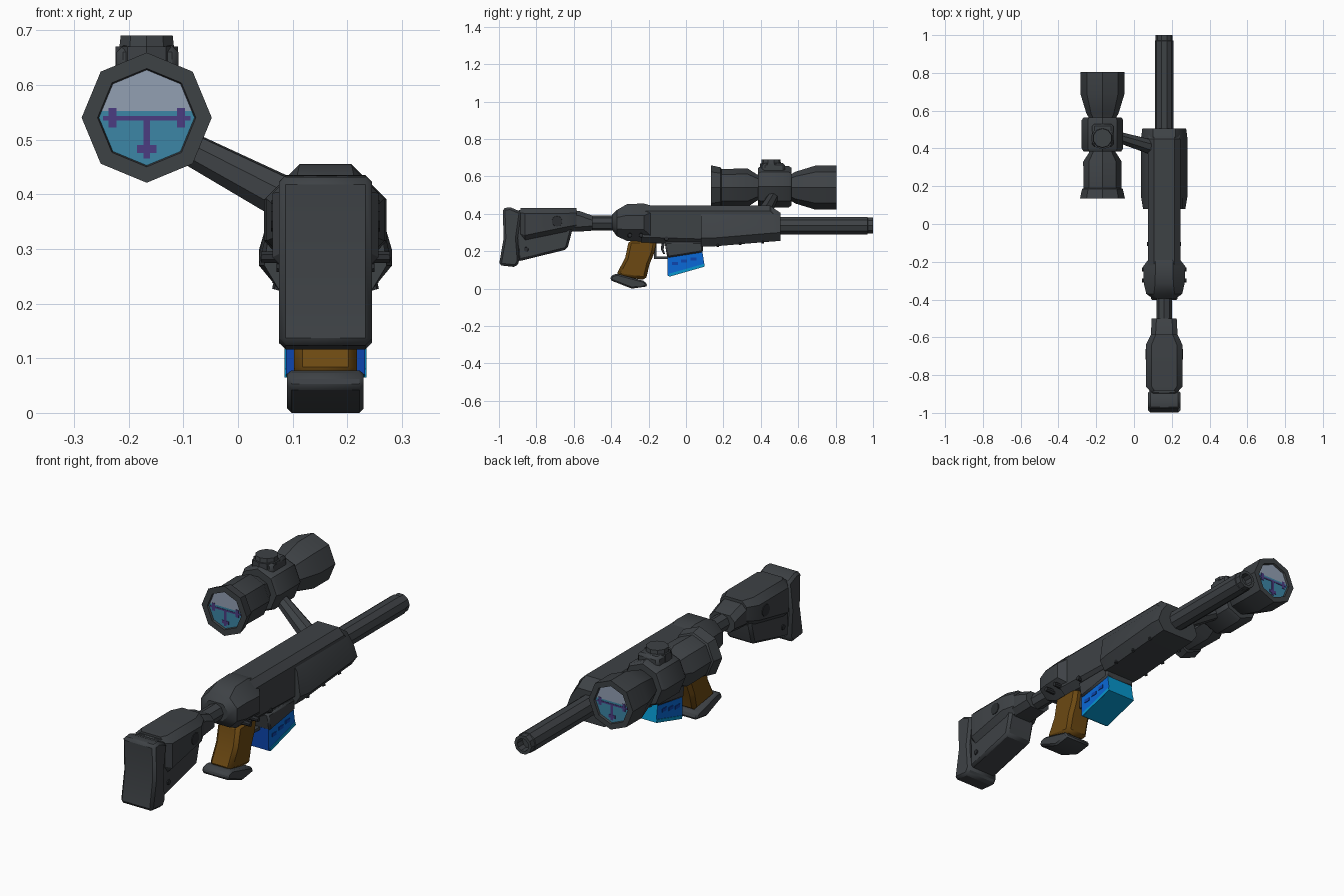
import bpy, bmesh, math
from mathutils import Vector

cube = bpy.data.objects.get("Cube")
if cube:
    bpy.data.objects.remove(cube, do_unlink=True)

CX = 0.16            # centre line of the gun
SX, SZ = -0.167, 0.54  # scope axis


def material(name, rgb):
    m = bpy.data.materials.new(name)
    m.use_nodes = True
    m.diffuse_color = (*rgb, 1)
    b = m.node_tree.nodes["Principled BSDF"]
    b.inputs["Base Color"].default_value = (*rgb, 1)
    b.inputs["Roughness"].default_value = 0.7
    return m


GREY = material("gunmetal", (0.048, 0.054, 0.06))
BLACK = material("dark_metal", (0.025, 0.028, 0.032))
BROWN = material("brown_grip", (0.15, 0.066, 0.006))
BLUE = material("blue", (0.003, 0.14, 0.68))
DEEP = material("deep_blue", (0.004, 0.06, 0.42))
CYAN = material("cyan", (0.002, 0.31, 0.62))
SKY = material("lens_grey", (0.29, 0.35, 0.45))
TEAL = material("lens_teal", (0.045, 0.24, 0.38))
PURPLE = material("reticle_purple", (0.07, 0.045, 0.22))


def finish(name, bm, mats, bevel=0, rule=None):
    bmesh.ops.recalc_face_normals(bm, faces=bm.faces)
    if rule:
        for f in bm.faces:
            f.material_index = rule(f)
    me = bpy.data.meshes.new(name)
    bm.to_mesh(me)
    bm.free()
    for m in mats:
        me.materials.append(m)
    ob = bpy.data.objects.new(name, me)
    bpy.context.collection.objects.link(ob)
    if bevel:
        mod = ob.modifiers.new("edge", "BEVEL")
        mod.width, mod.segments, mod.limit_method = bevel, 1, "ANGLE"
    bpy.ops.object.select_all(action="DESELECT")
    ob.select_set(True)
    bpy.context.view_layer.objects.active = ob
    bpy.ops.object.shade_smooth_by_angle(angle=math.radians(32))
    return ob


def prism(name, profile, hw, mats=(GREY,), bevel=0, rule=None, cx=CX):
    """Side profile of (y, z) points, extruded across x."""
    bm = bmesh.new()
    f = bm.faces.new([bm.verts.new((cx - hw, y, z)) for y, z in profile])
    ext = bmesh.ops.extrude_face_region(bm, geom=[f])
    verts = [v for v in ext["geom"] if isinstance(v, bmesh.types.BMVert)]
    bmesh.ops.translate(bm, verts=verts, vec=(2 * hw, 0, 0))
    return finish(name, bm, mats, bevel, rule)


def box(name, x, y, z, mat, bevel=0):
    return prism(name, [(y[0], z[0]), (y[1], z[0]), (y[1], z[1]), (y[0], z[1])],
                 (x[1] - x[0]) / 2, (mat,), bevel, cx=(x[0] + x[1]) / 2)


def bridge(name, rings, mats=(GREY,)):
    """Skin a row of equal-length point rings and cap both ends."""
    bm = bmesh.new()
    rows = [[bm.verts.new(p) for p in r] for r in rings]
    n = len(rows[0])
    for a, b in zip(rows, rows[1:]):
        for i in range(n):
            j = (i + 1) % n
            bm.faces.new((a[i], a[j], b[j], b[i]))
    bm.faces.new(rows[0])
    bm.faces.new(rows[-1])
    return finish(name, bm, mats)


def lathe(name, x, z, profile, sides=8, mats=(GREY,)):
    """Turn (y, radius) points about an axis along y."""
    ang = [2 * math.pi * i / sides for i in range(sides)]
    return bridge(name, [[(x + r * math.cos(a), y, z + r * math.sin(a)) for a in ang]
                         for y, r in profile], mats)


def rod(name, a, b, r1, r2, sides=8, mat=GREY):
    a, b = Vector(a), Vector(b)
    q = (b - a).to_track_quat("Z", "Y")
    ring = [Vector((math.cos(t), math.sin(t), 0))
            for t in (2 * math.pi * (i + 0.5) / sides for i in range(sides))]
    return bridge(name, [[a + q @ (v * r1) for v in ring],
                         [b + q @ (v * r2) for v in ring]], (mat,))


def chamfered(y, hw, z0, z1, c):
    half = [(hw - c, z0), (hw, z0 + c), (hw, z1 - c), (hw - c, z1)]
    return [(CX + x, y, z) for x, z in half] + [(CX - x, y, z) for x, z in reversed(half)]


# Stock
prism("butt_pad", [(-.98, .43), (-.94, .435), (-.88, .41), (-.9, .27), (-.89, .145),
                   (-.91, .115), (-1, .125), (-.975, .27)], .085, bevel=.012)
prism("stock_body", [(-.905, .42), (-.6, .42), (-.61, .305), (-.635, .21), (-.9, .145)],
      .072, bevel=.012)
bridge("cheek_piece", [chamfered(-.885, .075, .27, .43, .025),
                       chamfered(-.86, .097, .255, .432, .03),
                       chamfered(-.64, .097, .3, .432, .03),
                       chamfered(-.585, .07, .315, .43, .025)])
bridge("stock_neck", [chamfered(-.62, .07, .305, .42, .025),
                      chamfered(-.57, .07, .305, .415, .025),
                      chamfered(-.5, .066, .31, .39, .025)])
lathe("buffer_tube", CX, .35, [(-.52, .04), (-.38, .04)])
for side, tag in ((1, "left"), (-1, "right")):
    rod("stock_button_" + tag, (CX + side * .09, -.69, .36),
        (CX + side * .1, -.69, .36), .03, .028, 10, BLACK)
    rod("stock_bolt_" + tag, (CX + side * .06, -.855, .21),
        (CX + side * .077, -.855, .21), .014, .012, 8, BLACK)
    for i, (y, z) in enumerate([(-.3, .285), (-.24, .285), (-.105, .268)]):
        rod(f"receiver_pin_{tag}_{i}", (CX + side * .07, y, z),
            (CX + side * (.118 if i < 2 else .09), y, z), .013, .011, 8, BLACK)
    for i in range(3):
        y = .17 + i * .12
        rod(f"handguard_stud_{tag}_{i}", (CX + side * .08, y, .26),
            (CX + side * .09, y, .225 + i * .01), .01, .008, 6, BLACK)

# Receiver
bridge("rear_receiver", [chamfered(-.395, .06, .315, .395, .025),
                         chamfered(-.37, .095, .28, .42, .04),
                         chamfered(-.315, .108, .255, .452, .06),
                         chamfered(-.225, .112, .25, .455, .065),
                         chamfered(-.19, .085, .245, .445, .04)])
bridge("receiver", [chamfered(-.24, .085, .245, .445, .03),
                    chamfered(.1, .085, .235, .445, .03),
                    chamfered(.45, .085, .27, .445, .03),
                    chamfered(.49, .08, .28, .41, .03)])


# Handguard: widest near the bottom, sloping out from the receiver
def guard_ring(y, low, top, hw):
    half = [(.085, low), (hw, low + .045), (.096, top - .05), (.06, top)]
    return [(CX + x, y, z) for x, z in half] + [(CX - x, y, z) for x, z in reversed(half)]


bridge("handguard", [guard_ring(.08, .225, .435, .112), guard_ring(.14, .225, .435, .122),
                     guard_ring(.46, .252, .435, .122), guard_ring(.505, .255, .405, .116)])

# Barrel with a hollow muzzle
lathe("barrel", CX, .337, [(.45, .049), (.97, .049), (.972, .045), (1, .045),
                           (1, .03), (.96, .03)], 10)

# Grip and trigger
prism("grip", [(-.305, .26), (-.155, .26), (-.17, .19), (-.195, .13), (-.215, .045),
               (-.375, .07), (-.325, .165)], .058, (BROWN,), .016)
prism("grip_base", [(-.4, .07), (-.37, .08), (-.22, .04), (-.205, .012),
                    (-.29, 0), (-.405, .045)], .07, bevel=.008)
box("trigger_guard_bottom", (CX - .025, CX + .025), (-.17, -.095), (.158, .172), GREY)
box("trigger_guard_rear", (CX - .025, CX + .025), (-.17, -.157), (.16, .26), GREY)
prism("trigger", [(-.13, .25), (-.112, .25), (-.12, .21), (-.112, .185),
                  (-.122, .185), (-.134, .21)], .012, (BLACK,))


# Magazine: blue sides, deep blue rear, cyan front and floor
def magazine_rule(f):
    if abs(f.normal.x) > .7:
        return 0
    return 1 if f.normal.y < -.6 else 2


prism("magazine_well", [(-.115, .25), (.09, .25), (.09, .195), (-.1, .165)], .08, bevel=.008)
prism("magazine", [(-.1, .2), (.085, .215), (.1, .118), (-.085, .065), (-.1, .07)],
      .072, (BLUE, DEEP, CYAN), rule=magazine_rule)
for side, tag in ((1, "left"), (-1, "right")):
    for i in range(3):
        y, z = -.06 + i * .05, .135 + i * .012
        box(f"magazine_slot_{tag}_{i}", sorted((CX + side * .07, CX + side * .075)),
            (y - .016, y + .016), (z - .008, z + .008), DEEP)
    prism("magazine_floor_trim_" + tag, [(-.09, .065), (.1, .118), (.098, .133), (-.09, .08)],
          .002, (CYAN,), cx=CX + side * .073)

# Scope, recessed at both ends for the lenses
lathe("scope_tube", SX, SZ, [(.15, .086), (.135, .09), (.135, .119), (.185, .108),
                             (.19, .1), (.33, .102), (.38, .07), (.56, .07), (.585, .085),
                             (.69, .117), (.805, .117), (.805, .09), (.79, .086)])
lathe("scope_housing", SX, SZ + .005, [(.385, .1), (.4, .11), (.55, .11), (.565, .1)])
rod("top_turret", (SX, .455, .62), (SX, .455, .67), .06, .06, 10)
rod("top_turret_cap", (SX, .455, .665), (SX, .455, .69), .053, .05, 10)
box("turret_rest", (SX - .055, SX + .058), (.41, .53), (.6, .672), GREY, .012)


# Lenses: pale above, teal below, with a three-armed reticle
def lens(name, y, out):
    bm = bmesh.new()
    bm.faces.new([bm.verts.new((SX + .088 * math.cos(a), y, SZ + .088 * math.sin(a)))
                  for a in (math.pi * i / 4 for i in range(8))])
    bmesh.ops.bisect_plane(bm, geom=bm.verts[:] + bm.edges[:] + bm.faces[:],
                           plane_co=(0, 0, SZ + .012), plane_no=(0, 0, 1))
    finish(name, bm, (SKY, TEAL),
           rule=lambda f: 0 if f.calc_center_median().z > SZ + .012 else 1)
    ys = sorted((y, y + out * .002))
    for tag, x, z in (("bar", (-.08, .08), (-.005, .003)), ("post", (-.006, .006), (-.075, 0)),
                      ("right_mark", (-.07, -.055), (-.018, .018)),
                      ("left_mark", (.055, .07), (-.018, .018)),
                      ("low_mark", (-.018, .018), (-.065, -.05))):
        box(f"{name}_{tag}", (SX + x[0], SX + x[1]), ys, (SZ + z[0], SZ + z[1]), PURPLE)


lens("rear_lens", .145, -1)
lens("front_lens", .795, 1)

# Arm joining the scope to the receiver
rod("scope_arm", (-.1, .465, .49), (.1, .405, .385), .03, .042)
